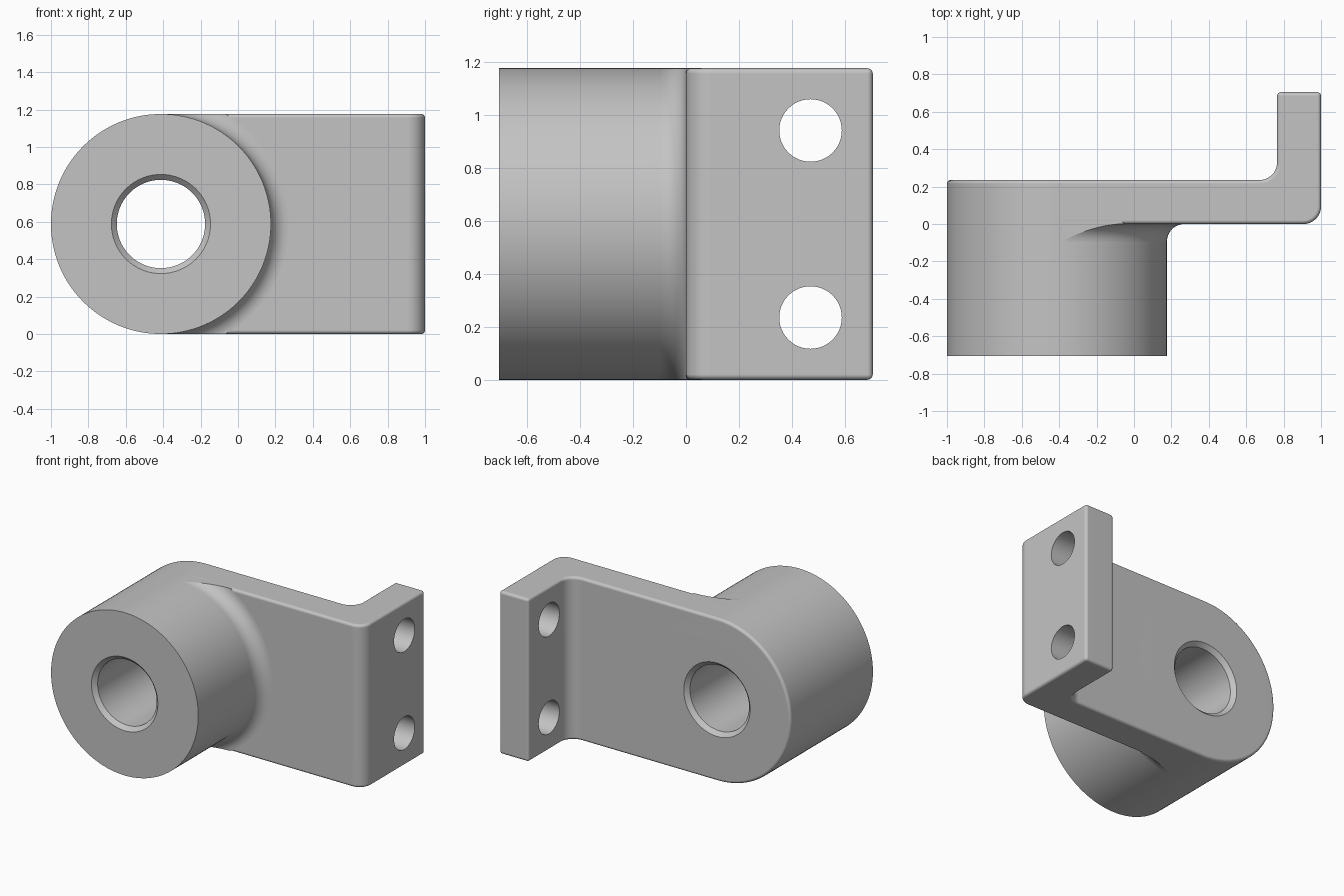
import bpy, bmesh, math
from mathutils import Vector

old = bpy.data.objects.get("Cube")
if old:
    bpy.data.objects.remove(old, do_unlink=True)

R = 0.588                     # boss radius, also half of the height
AX, AZ = -0.412, R            # boss axis
FRONT, BACK = -0.705, 0.235   # boss ends
FIL = 0.094                   # fillet radius
EDGE = 0.02                   # small edge rounding

metal = bpy.data.materials.new("plain grey")
metal.use_nodes = True
grey = (0.55, 0.55, 0.55, 1)
metal.diffuse_color = grey
metal.node_tree.nodes["Principled BSDF"].inputs["Base Color"].default_value = grey


def finish_mesh(name, bm):
    bmesh.ops.recalc_face_normals(bm, faces=bm.faces)
    mesh = bpy.data.meshes.new(name)
    bm.to_mesh(mesh)
    bm.free()
    obj = bpy.data.objects.new(name, mesh)
    bpy.context.collection.objects.link(obj)
    mesh.materials.append(metal)
    return obj


def arc(cx, cy, r, a0, a1, n=10):
    angles = [math.radians(a0 + (a1 - a0) * i / n) for i in range(n + 1)]
    return [(cx + r * math.cos(a), cy + r * math.sin(a)) for a in angles]


def lathe(name, profile, n=128):
    """Turn a closed (radius, y) profile around the boss axis."""
    bm = bmesh.new()
    rings = []
    for i in range(n):
        a = 2 * math.pi * i / n
        rings.append([bm.verts.new((AX + r * math.cos(a), y, AZ + r * math.sin(a)))
                      for r, y in profile])
    m = len(profile)
    for i in range(n):
        p, q = rings[i], rings[(i + 1) % n]
        for j in range(m):
            k = (j + 1) % m
            bm.faces.new((p[j], p[k], q[k], q[j]))
    return finish_mesh(name, bm)


def prism(name, outline, direction):
    """Extrude an outline of 3D points along a direction."""
    bm = bmesh.new()
    face = bm.faces.new([bm.verts.new(p) for p in outline])
    out = bmesh.ops.extrude_face_region(bm, geom=[face])
    moved = [v for v in out["geom"] if isinstance(v, bmesh.types.BMVert)]
    bmesh.ops.translate(bm, verts=moved, vec=Vector(direction))
    return finish_mesh(name, bm)


def boolean(obj, cutter, operation):
    cutter.hide_render = True
    mod = obj.modifiers.new(operation.lower(), "BOOLEAN")
    mod.operation, mod.solver, mod.object = operation, "EXACT", cutter


def finish(obj):
    """Apply the modifiers and shade smoothly with sharp edges kept."""
    bpy.ops.object.select_all(action="DESELECT")
    obj.select_set(True)
    bpy.context.view_layer.objects.active = obj
    for name in [m.name for m in obj.modifiers]:
        bpy.ops.object.modifier_apply(modifier=name)
    bpy.ops.object.shade_smooth_by_angle(angle=math.radians(32))
    mod = obj.modifiers.new("even_shading", "WEIGHTED_NORMAL")
    mod.keep_sharp = True


# Hollow boss: chamfered bore, sharp front rim, rounded back rim
BORE, RIM = 0.236, 0.265
CH = RIM - BORE
boss = lathe("boss", [(BORE, FRONT + CH), (RIM, FRONT), (R, FRONT)]
             + arc(R - EDGE, BACK - EDGE, EDGE, 0, 90, 4)
             + [(RIM, BACK), (BORE, BACK - CH)])

# Angled bracket: arm and mounting flange from one filleted outline
INNER = 0.765
outline = [(AX, 0)] + arc(1 - FIL, FIL, FIL, -90, 0)
outline += [(1, 0.705), (INNER, 0.705)]
outline += arc(INNER - FIL, BACK + FIL, FIL, 0, -90) + [(AX, BACK)]
bracket = prism("bracket", [(x, y, 0) for x, y in outline], (0, 0, 2 * R))
bevel = bracket.modifiers.new("edge_rounding", "BEVEL")
bevel.width, bevel.segments = EDGE, 4
bevel.limit_method, bevel.angle_limit = "ANGLE", math.radians(40)

# Clear the arm inside the boss, then drill the two flange holes
cutters = [prism("boss_clearance",
                 [(x, -0.2, z) for x, z in arc(AX, AZ, 0.5, 0, 360, 64)[:-1]], (0, 0.6, 0))]
for side, z in (("lower", R - 0.353), ("upper", R + 0.353)):
    ring = arc(0.47, z, 0.118, 0, 360, 48)[:-1]
    cutters.append(prism(side + "_hole", [(0.5, y, h) for y, h in ring], (0.8, 0, 0)))
for cutter in cutters:
    boolean(bracket, cutter, "DIFFERENCE")

# Flared fillet where the boss meets the arm, trimmed to the arm's height
flare = lathe("boss_fillet", [(0.52, 0.03), (0.52, -FIL)]
              + arc(R + FIL, -FIL, FIL, 180, 90) + [(R + FIL, 0.03)])
low, high = 0.001, 2 * R - 0.001
trim = prism("fillet_trim", [(AX, -0.3, low), (0.6, -0.3, low),
                             (0.6, -0.3, high), (AX, -0.3, high)], (0, 0.6, 0))
boolean(flare, trim, "INTERSECT")

for part in (boss, bracket, flare):
    finish(part)
for helper in cutters + [trim]:
    bpy.data.objects.remove(helper, do_unlink=True)
